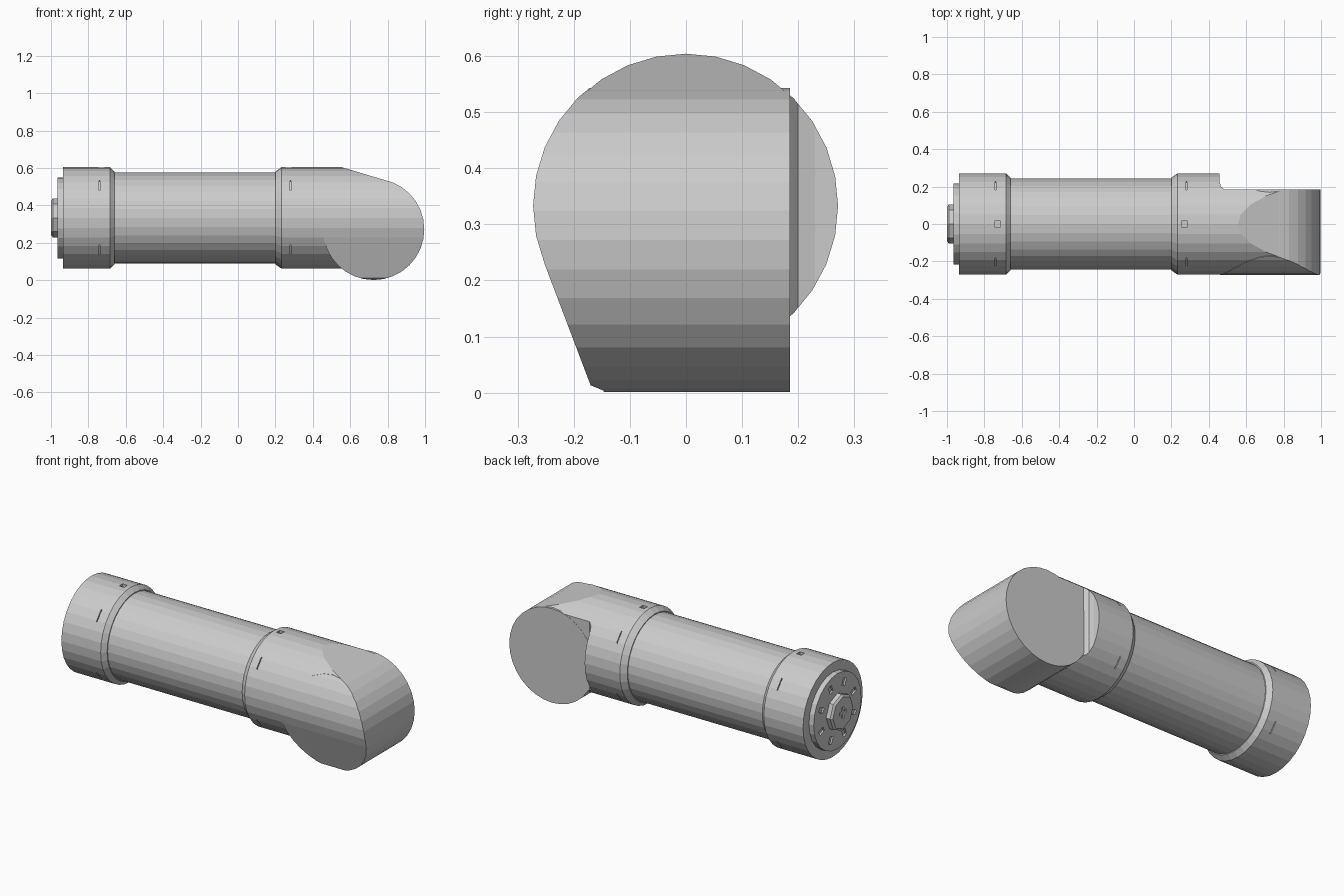
import bpy, bmesh
from math import sin, cos, pi, radians
from mathutils import Matrix, Vector

if "Cube" in bpy.data.objects:
    bpy.data.objects.remove(bpy.data.objects["Cube"])

CZ = 0.333          # height of the long axis
EX, EZ, ER = 0.725, 0.272, 0.271   # elbow barrel centre and radius
N = 32


def make(name, rings):
    """Closed solid from a list of equal-length vertex rings."""
    bm = bmesh.new()
    rows = [[bm.verts.new(p) for p in ring] for ring in rings]
    n = len(rows[0])
    for a, b in zip(rows, rows[1:]):
        for i in range(n):
            bm.faces.new((a[i], a[(i + 1) % n], b[(i + 1) % n], b[i]))
    bm.faces.new(rows[0])
    bm.faces.new(rows[-1])
    bmesh.ops.recalc_face_normals(bm, faces=bm.faces)
    me = bpy.data.meshes.new(name)
    bm.to_mesh(me)
    bm.free()
    ob = bpy.data.objects.new(name, me)
    bpy.context.collection.objects.link(ob)
    return ob


def turned(name, profile, n=N):
    """Solid of revolution around the long axis; profile is (x, radius)."""
    return make(name, [[(x, r * cos(2 * pi * i / n), CZ + r * sin(2 * pi * i / n))
                        for i in range(n)] for x, r in profile])


def prism_y(name, pts, lo, hi):
    return make(name, [[(x, y, z) for x, z in pts] for y in (lo, hi)])


def prism_x(name, pts, lo, hi):
    return make(name, [[(x, y, z) for y, z in pts] for x in (lo, hi)])


def arc(cx, cz, r, a0, a1, n):
    return [(cx + r * cos(radians(a0 + (a1 - a0) * i / n)),
             cz + r * sin(radians(a0 + (a1 - a0) * i / n))) for i in range(n + 1)]


def boolean(ob, other, op):
    m = ob.modifiers.new(op, 'BOOLEAN')
    m.operation, m.object, m.solver = op, other, 'EXACT'
    bpy.context.view_layer.objects.active = ob
    bpy.ops.object.modifier_apply(modifier=m.name)
    bpy.data.objects.remove(other)


def boxes(name, items):
    """Many small boxes in one cutter; items are (matrix, size)."""
    bm = bmesh.new()
    for mat, size in items:
        bmesh.ops.create_cube(bm, size=1, matrix=mat @ Matrix.Diagonal((*size, 1)))
    me = bpy.data.meshes.new(name)
    bm.to_mesh(me)
    bm.free()
    ob = bpy.data.objects.new(name, me)
    bpy.context.collection.objects.link(ob)
    return ob


def around(x, r, deg):
    """Placement at radius r around the long axis, local z pointing outward."""
    return (Matrix.Translation((0, 0, CZ)) @ Matrix.Rotation(radians(deg), 4, 'X')
            @ Matrix.Translation((x, 0, r)))


def collar_marks(x_hole, x_slit):
    marks = [(around(x_hole, 0.27, 0), (0.03, 0.03, 0.03))]
    marks += [(around(x_slit, 0.27, a), (0.005, 0.07, 0.02)) for a in (50, 130, 230, 310)]
    return boxes("mark_cutter", marks)


# Long tube
turned("arm_tube", [(-0.665, 0.243), (0.21, 0.243)])

# Base collar with screw hole and slits
collar = turned("base_collar", [(-0.935, 0.271), (-0.685, 0.271), (-0.66, 0.248)])
boolean(collar, collar_marks(-0.73, -0.74), 'DIFFERENCE')

# Round end plate with a ring of eight pockets
plate = turned("end_plate", [(-0.965, 0.217), (-0.93, 0.217)], 24)
boolean(plate, boxes("pocket_cutter", [(around(-0.965, 0.158, 22.5 + 45 * k),
        (0.02, 0.028, 0.042)) for k in range(8)]), 'DIFFERENCE')

# Octagonal hub with a small cross socket
hub = turned("hub", [(-1.0, 0.092), (-0.99, 0.104), (-0.96, 0.104)], 8)
boolean(hub, boxes("socket_cutter", [(around(-1.0, 0, 0), (0.02, 0.02, 0.065))]), 'DIFFERENCE')
boolean(hub, boxes("socket_cutter", [(around(-1.0, 0, 90), (0.021, 0.02, 0.065))]), 'DIFFERENCE')

# Elbow housing: horizontal sleeve trimmed by its sloping, rounded side outline
elbow = turned("elbow_housing", [(0.20, 0.248), (0.232, 0.271), (1.05, 0.271)])
outline = [(0.1, -0.1), (0.1, 0.7), (0.54, 0.7), (0.555, 0.604)]
outline += arc(EX, EZ, ER - 0.0015, 70, -90, 15) + [(EX, -0.1)]
boolean(elbow, prism_y("outline_cutter", outline, -0.4, 0.4), 'INTERSECT')

# Flat mounting side of the elbow, with a small fillet at the step
step = [(0.452, 0.4), (0.457, 0.23), (0.465, 0.2), (0.485, 0.184), (1.2, 0.184), (1.2, 0.4)]
boolean(elbow, make("step_cutter", [[(x, y, z) for x, y in step] for z in (-0.2, 0.8)]),
        'DIFFERENCE')

# Cross barrel, its front end following the sleeve and then slanting inward
barrel = prism_y("cross_barrel", arc(EX, EZ, ER, 0, 360 - 360 / N, N - 1), -0.4, 0.4)
section = [(0, 0.606)] + arc(0, CZ, 0.2725, 101.25, 202.5, 9)
section += [(-0.17, 0.013), (-0.148, 0.004), (-0.1, -0.05), (0.185, -0.05), (0.185, 0.65)]
boolean(barrel, prism_x("section_cutter", section, 0.3, 1.2), 'INTERSECT')
boolean(elbow, barrel, 'UNION')
boolean(elbow, collar_marks(0.27, 0.28), 'DIFFERENCE')
